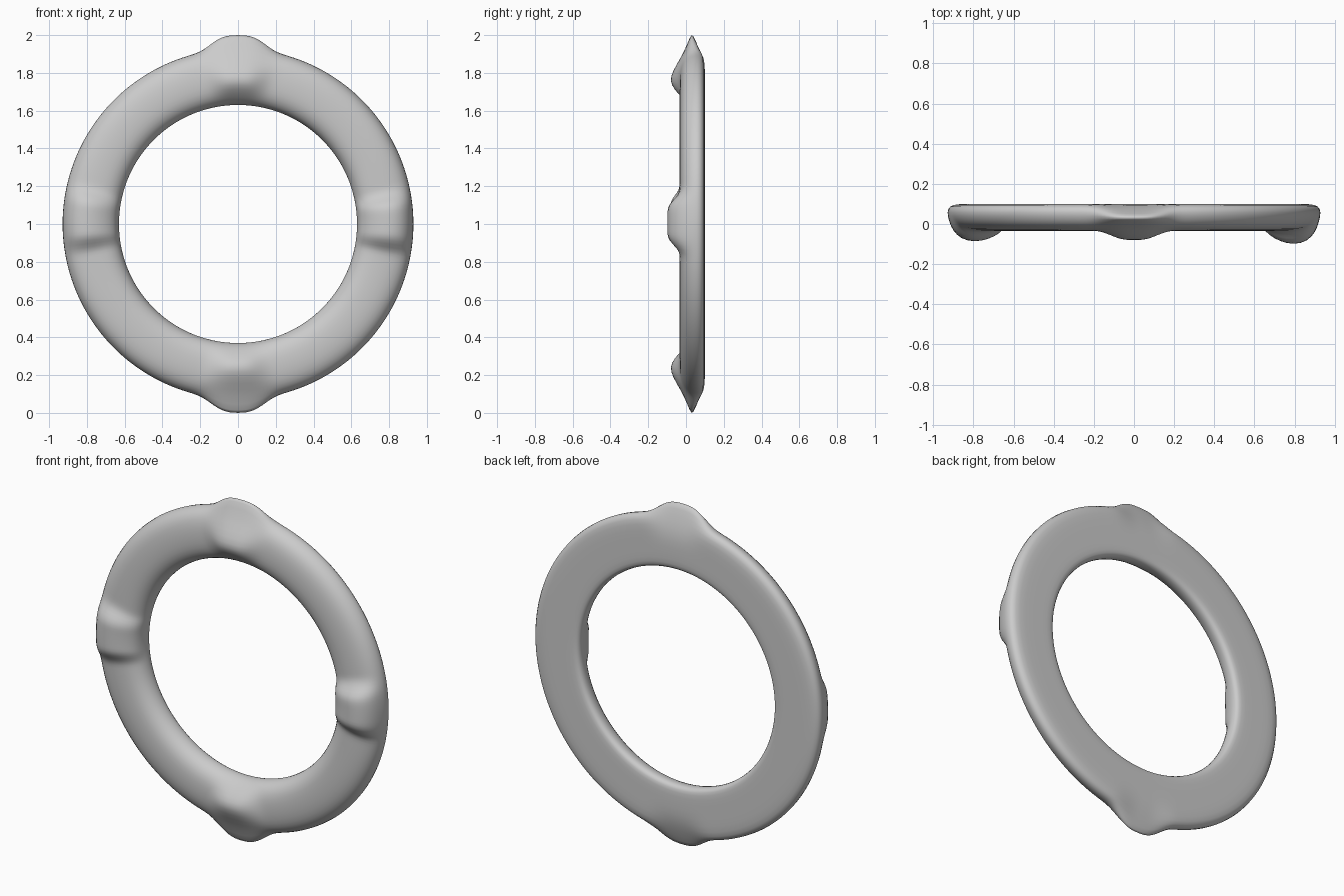
import bpy, bmesh
from math import sin, cos, pi

if "Cube" in bpy.data.objects:
    bpy.data.objects.remove(bpy.data.objects["Cube"])

# Cross-sections (radius, y): shared flat back and rounded inner edge
INNER = [(.65, .0), (.632, .035), (.628, .07), (.638, .092)]
BACK = [(.66, .10), (.72, .10), (.80, .10)]
PLAIN = BACK + [(.88, .10), (.92, .09), (.933, .06), (.92, .02), (.895, -.008),
                (.855, -.026), (.80, -.034), (.74, -.034), (.69, -.026)] + INNER
PAD = BACK + [(.88, .10), (.92, .09), (.933, .06), (.922, .01), (.905, -.04),
              (.865, -.086), (.80, -.104), (.73, -.088), (.675, -.056),
              (.642, -.02)] + INNER[1:]
TIP = BACK + [(.87, .088), (.94, .064), (1.006, .037), (1.0, .024), (.91, -.01),
              (.845, -.05), (.78, -.084), (.735, -.078), (.69, -.042)] + INNER

# Features around the ring: angle, section, strength, full and fade half-angles
FEATURES = [(.01, PAD, 1.0, .10, .20), (pi - .03, PAD, .8, .11, .21),
            (pi / 2, TIP, 1.0, .05, .25), (-pi / 2, TIP, 1.0, .04, .25)]


def falloff(d, full, fade):
    t = min(max((fade - d) / (fade - full), 0), 1)
    return t * t * (3 - 2 * t)


def section(a):
    pts = PLAIN
    for centre, shape, strength, full, fade in FEATURES:
        d = abs((a - centre + pi) % (2 * pi) - pi)
        w = strength * falloff(d, full, fade)
        pts = [(p[0] + (q[0] - p[0]) * w, p[1] + (q[1] - p[1]) * w)
               for p, q in zip(pts, shape)]
    return pts


# Sweep the blended section round the ring
SEGMENTS = 144
bm = bmesh.new()
rings = []
for i in range(SEGMENTS):
    a = 2 * pi * i / SEGMENTS
    rings.append([bm.verts.new((r * cos(a), y, 1 + r * sin(a))) for r, y in section(a)])
n = len(PLAIN)
for i in range(SEGMENTS):
    p, q = rings[i], rings[(i + 1) % SEGMENTS]
    for j in range(n):
        k = (j + 1) % n
        bm.faces.new((p[j], p[k], q[k], q[j]))
bmesh.ops.recalc_face_normals(bm, faces=bm.faces)
for f in bm.faces:
    f.smooth = True

mesh = bpy.data.meshes.new("ring_frame")
bm.to_mesh(mesh)
bm.free()
ring = bpy.data.objects.new("ring_frame", mesh)
bpy.context.collection.objects.link(ring)
sub = ring.modifiers.new("smooth", 'SUBSURF')
sub.levels = sub.render_levels = 1
